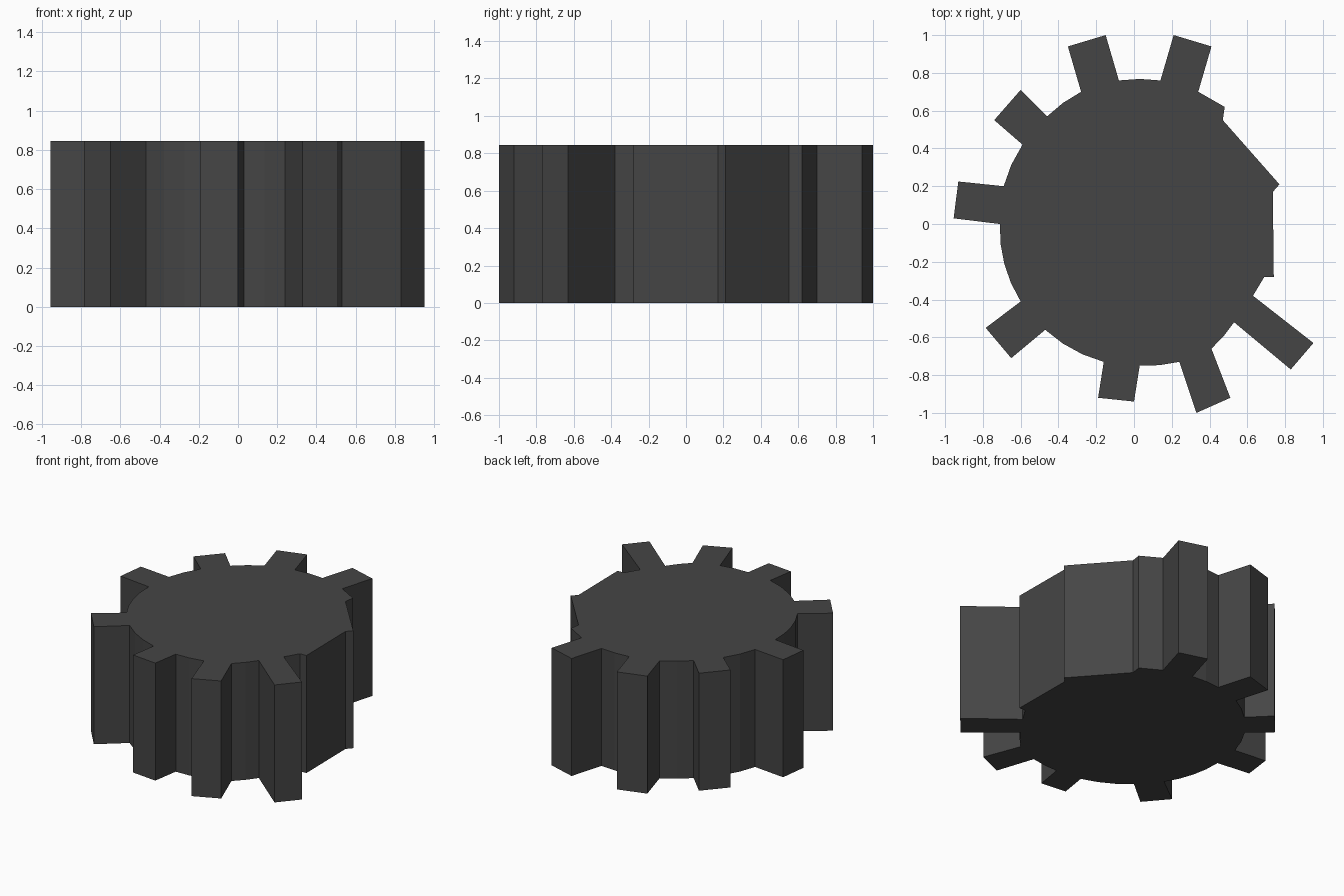
import bpy, bmesh, math

if "Cube" in bpy.data.objects:
    bpy.data.objects.remove(bpy.data.objects["Cube"])

HEIGHT = 0.845

# Each tooth, counter-clockwise: base, tip, tip, base
teeth = [
    [(0.34, 0.70), (0.41, 0.94), (0.21, 1.00), (0.14, 0.76)],
    [(-0.08, 0.76), (-0.15, 1.00), (-0.35, 0.94), (-0.28, 0.70)],
    [(-0.46, 0.57), (-0.60, 0.71), (-0.74, 0.55), (-0.59, 0.42)],
    [(-0.69, 0.20), (-0.93, 0.225), (-0.955, 0.03), (-0.71, 0.00)],
    [(-0.60, -0.41), (-0.785, -0.55), (-0.65, -0.71), (-0.47, -0.56)],
    [(-0.16, -0.73), (-0.19, -0.92), (0.00, -0.94), (0.03, -0.75)],
    [(0.24, -0.73), (0.33, -1.00), (0.51, -0.92), (0.41, -0.66)],
    [(0.53, -0.52), (0.83, -0.77), (0.95, -0.63), (0.63, -0.38)],
]
# Flattened side between the last tooth and the first
flat_side = [(0.69, -0.28), (0.74, -0.28), (0.735, 0.17), (0.77, 0.21),
             (0.47, 0.55), (0.48, 0.62)]


def arc(a, b, step=math.radians(9)):
    """Points on the hub rim strictly between two tooth bases."""
    t0, t1 = math.atan2(a[1], a[0]), math.atan2(b[1], b[0])
    r0, r1 = math.hypot(*a), math.hypot(*b)
    span = (t1 - t0) % math.tau
    n = max(1, round(span / step))
    out = []
    for i in range(1, n):
        f = i / n
        r = r0 + (r1 - r0) * f
        out.append((r * math.cos(t0 + span * f), r * math.sin(t0 + span * f)))
    return out


# Full gear outline
outline = []
for i, tooth in enumerate(teeth):
    outline += tooth
    if i < len(teeth) - 1:
        outline += arc(tooth[-1], teeth[i + 1][0])
outline += flat_side

# Extrude the outline into the toothed wheel
bm = bmesh.new()
base = bm.faces.new([bm.verts.new((x, y, 0)) for x, y in outline])
top = bmesh.ops.extrude_face_region(bm, geom=[base], use_keep_orig=True)["geom"]
bmesh.ops.translate(bm, vec=(0, 0, HEIGHT),
                    verts=[v for v in top if isinstance(v, bmesh.types.BMVert)])
bmesh.ops.recalc_face_normals(bm, faces=bm.faces)
bmesh.ops.triangulate(bm, faces=[f for f in bm.faces if len(f.verts) > 4])
mesh = bpy.data.meshes.new("gear_wheel")
bm.to_mesh(mesh)
bm.free()
gear = bpy.data.objects.new("gear_wheel", mesh)
bpy.context.collection.objects.link(gear)

# Dark metal
mat = bpy.data.materials.new("dark_metal")
mat.diffuse_color = (0.06, 0.06, 0.06, 1)
mat.use_nodes = True
mat.node_tree.nodes["Principled BSDF"].inputs["Base Color"].default_value = mat.diffuse_color
mesh.materials.append(mat)
